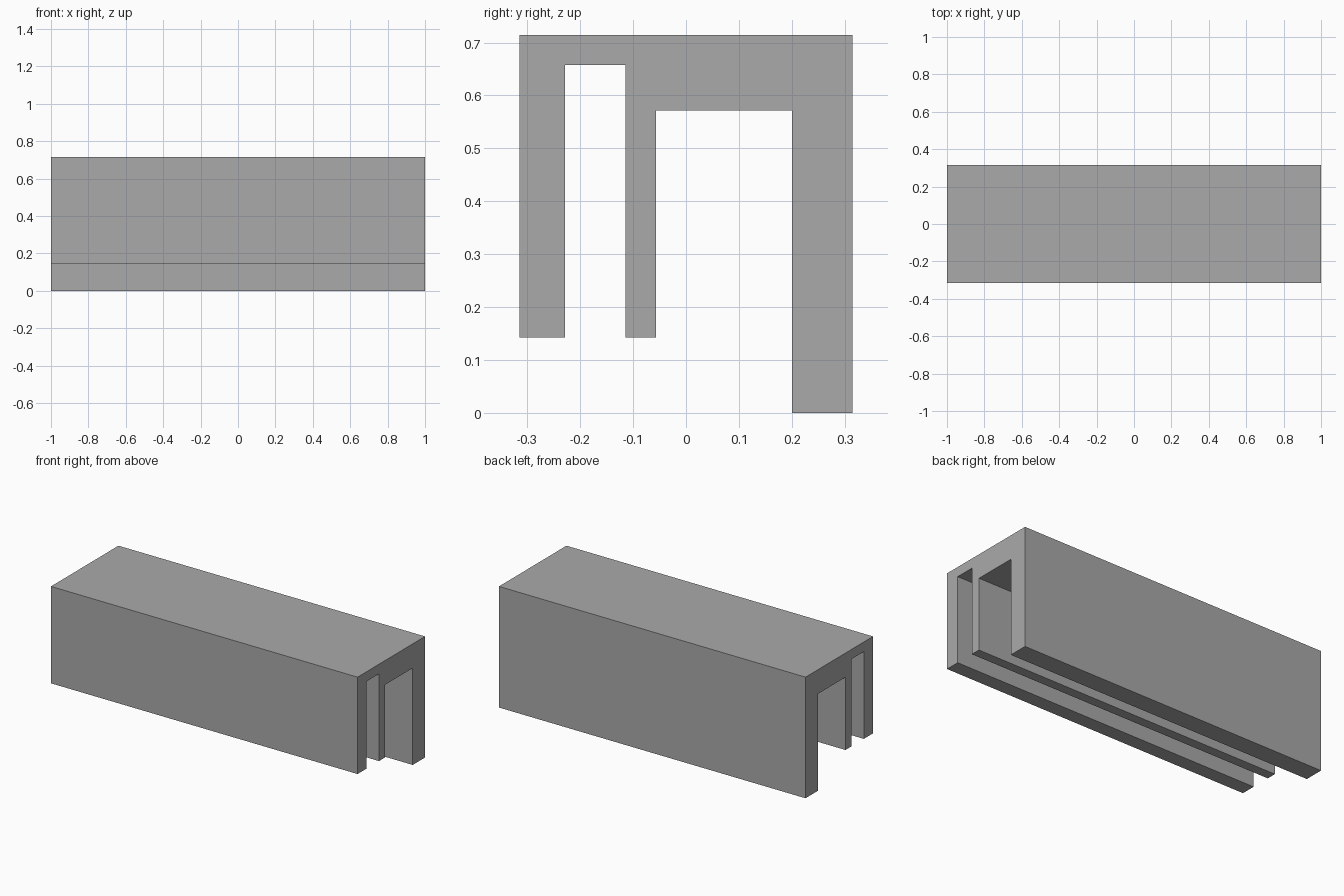
import bpy
import bmesh

cube = bpy.data.objects.get("Cube")
if cube:
    bpy.data.objects.remove(cube, do_unlink=True)

U = 1 / 35      # modelling unit: the channel is 70 units long
LENGTH = 70 * U

grey = bpy.data.materials.new("plain_grey")
grey.use_nodes = True
colour = (0.4, 0.4, 0.4, 1)
grey.diffuse_color = colour
grey.node_tree.nodes["Principled BSDF"].inputs["Base Color"].default_value = colour

# Cross-section (y, z): short front wall, thin middle rib, long back wall
profile = [(-11, 25), (-11, 5), (-8, 5), (-8, 23), (-4, 23), (-4, 5),
           (-2, 5), (-2, 20), (7, 20), (7, 0), (11, 0), (11, 25)]

# Extrude the section along x
bm = bmesh.new()
section = bm.faces.new([bm.verts.new((-LENGTH / 2, y * U, z * U)) for y, z in profile])
extruded = bmesh.ops.extrude_face_region(bm, geom=[section], use_keep_orig=True)
new_verts = [g for g in extruded["geom"] if isinstance(g, bmesh.types.BMVert)]
bmesh.ops.translate(bm, verts=new_verts, vec=(LENGTH, 0, 0))
bmesh.ops.recalc_face_normals(bm, faces=bm.faces)

mesh = bpy.data.meshes.new("channel_bracket")
bm.to_mesh(mesh)
bm.free()
mesh.materials.append(grey)
bracket = bpy.data.objects.new("channel_bracket", mesh)
bpy.context.collection.objects.link(bracket)
